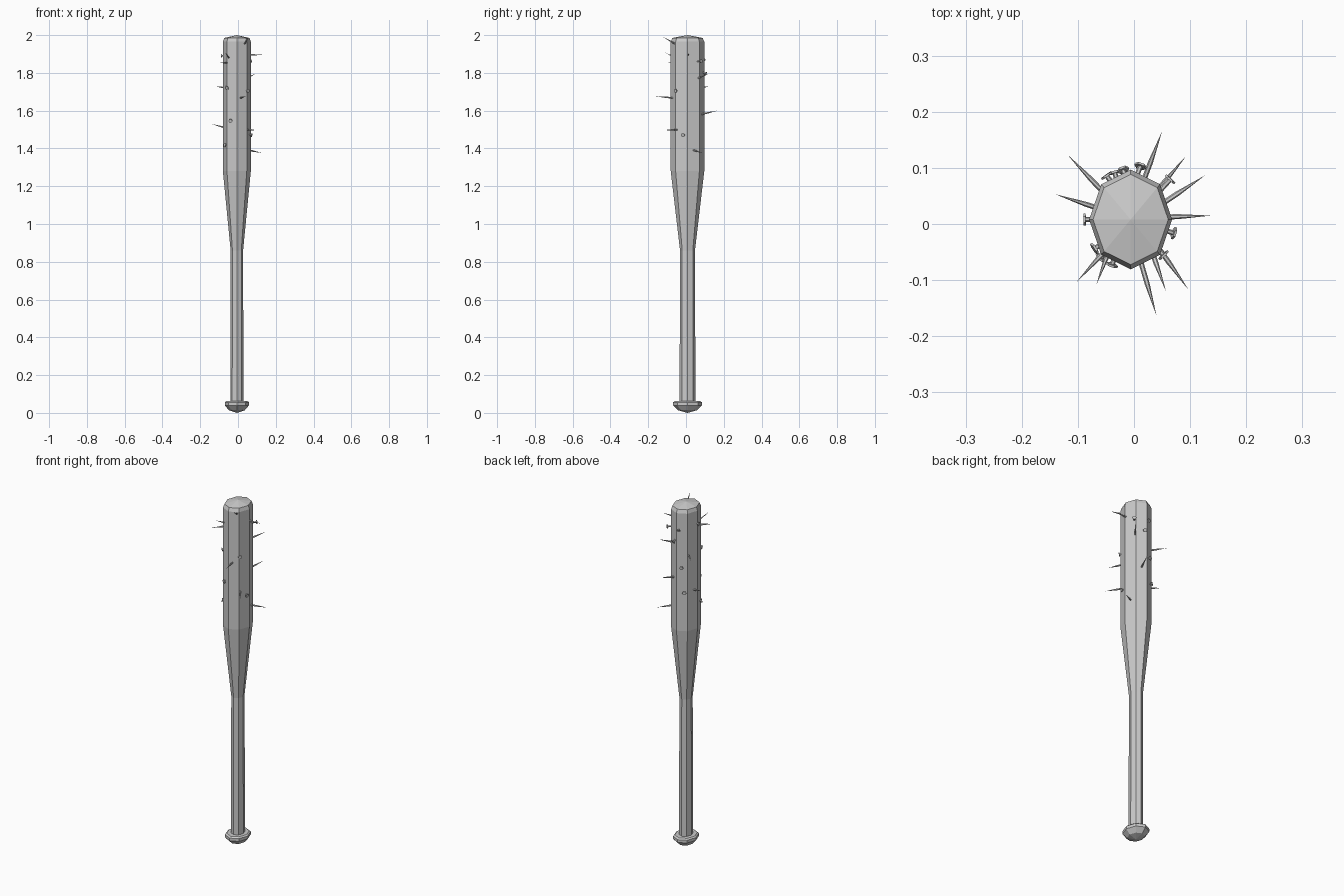
import bpy, bmesh, math
from mathutils import Vector

cube = bpy.data.objects.get("Cube")
if cube:
    bpy.data.objects.remove(cube, do_unlink=True)

grey = bpy.data.materials.new("plain grey")
grey.use_nodes = True
grey.diffuse_color = (0.6, 0.6, 0.6, 1)
grey.node_tree.nodes["Principled BSDF"].inputs["Base Color"].default_value = (0.6, 0.6, 0.6, 1)


def lathe(name, profile, sides, stretch=1.0):
    """Flat-shaded turned solid; zero radius makes a single pole vertex."""
    bm = bmesh.new()
    rings = []
    for radius, height in profile:
        if radius == 0:
            rings.append([bm.verts.new((0, 0, height))] * sides)
            continue
        ring = []
        for i in range(sides):
            angle = math.tau * i / sides
            ring.append(bm.verts.new((radius * math.cos(angle),
                                      radius * stretch * math.sin(angle), height)))
        rings.append(ring)
    for low, high in zip(rings, rings[1:]):
        for i in range(sides):
            j = (i + 1) % sides
            corners = dict.fromkeys((low[i], low[j], high[j], high[i]))
            bm.faces.new(list(corners))
    bmesh.ops.recalc_face_normals(bm, faces=bm.faces)
    mesh = bpy.data.meshes.new(name)
    bm.to_mesh(mesh)
    bm.free()
    mesh.materials.append(grey)
    obj = bpy.data.objects.new(name, mesh)
    bpy.context.collection.objects.link(obj)
    return obj


# Octagonal bat: knob, handle, taper, barrel and low domed end
bat_profile = [(0, 0), (0.042, 0.014), (0.064, 0.04), (0.064, 0.056),
               (0.056, 0.063), (0.035, 0.063), (0.033, 0.86),
               (0.074, 1.28), (0.074, 1.965), (0.067, 1.985), (0, 2)]
bat = lathe("bat", bat_profile, sides=8, stretch=1.2)
bat.location = (-0.006, 0.008, 0)


def add_nail(name, tip, head):
    """Nail driven right through the barrel, from its flat head to its point."""
    tip, head = Vector(tip), Vector(head)
    length = (tip - head).length
    shaft, cap, thick = 0.0045, 0.011, 0.004
    profile = [(0, 0), (cap, 0), (cap, thick), (shaft, thick),
               (shaft, length - 0.06), (0, length)]
    nail = lathe(name, profile, sides=6)
    nail.location = head
    nail.rotation_mode = 'QUATERNION'
    nail.rotation_quaternion = (tip - head).to_track_quat('Z', 'Y')


# Each nail: point, then head
nails = [
    ((0.05, 0.165, 1.6), (-0.04, -0.075, 1.545)),
    ((0.092, 0.12, 1.795), (-0.06, -0.062, 1.72)),
    ((0.127, 0.087, 1.376), (-0.072, -0.045, 1.418)),
    ((0.138, 0.015, 1.897), (-0.09, 0.008, 1.89)),
    ((0.097, -0.117, 1.497), (-0.05, 0.088, 1.505)),
    ((0.057, -0.12, 1.99), (-0.02, 0.098, 1.865)),
    ((0.04, -0.163, 1.677), (-0.035, 0.094, 1.65)),
    ((-0.067, -0.108, 1.907), (0.012, 0.105, 1.795)),
    ((-0.102, -0.103, 1.852), (0.066, 0.081, 1.862)),
    ((-0.14, 0.053, 1.53), (0.073, -0.017, 1.47)),
    ((-0.118, 0.123, 1.728), (0.054, -0.057, 1.705)),
]
for number, (tip, head) in enumerate(nails, 1):
    add_nail(f"nail_{number}", tip, head)
